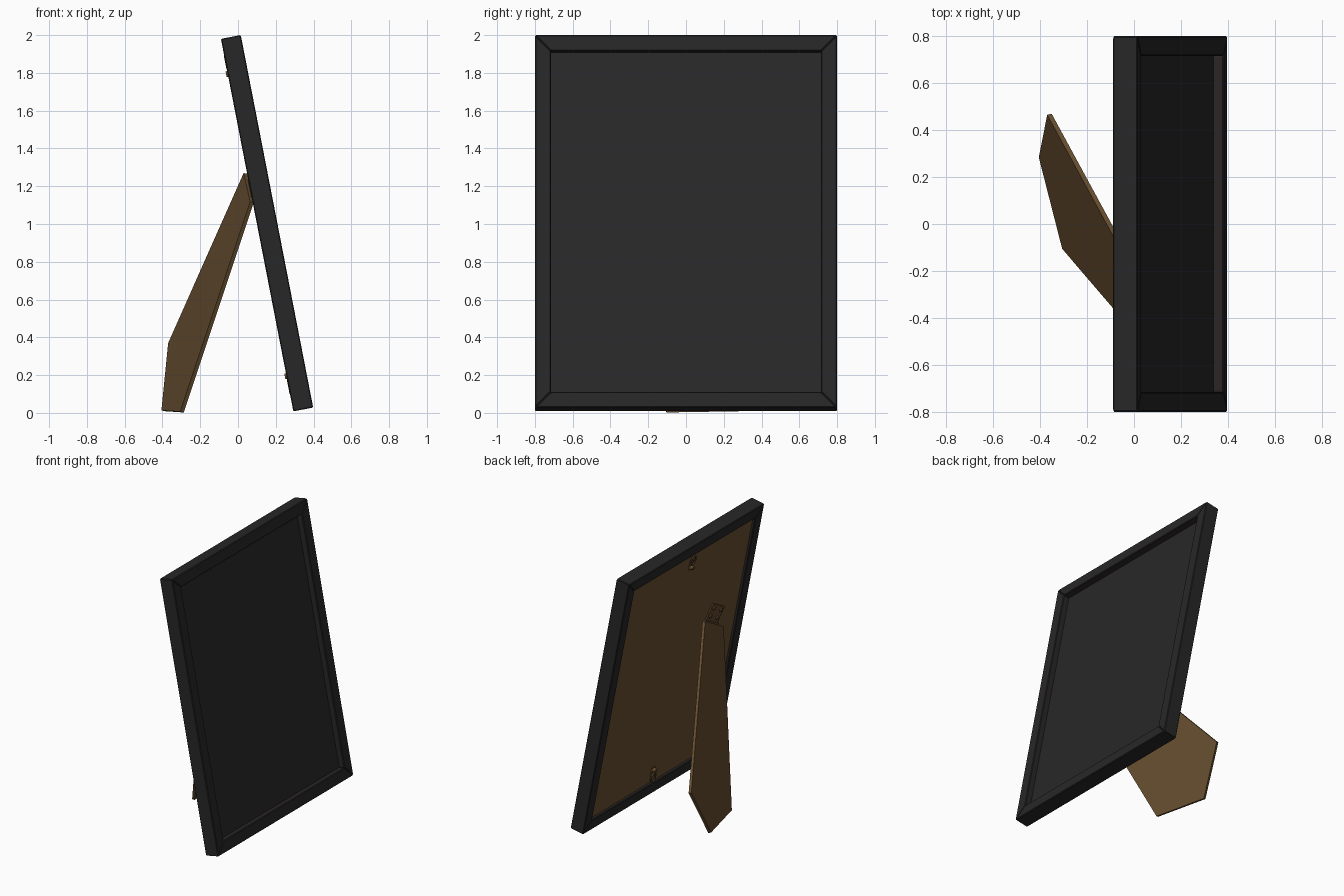
import bpy, bmesh, math
from mathutils import Matrix, Vector

if "Cube" in bpy.data.objects:
    bpy.data.objects.remove(bpy.data.objects["Cube"])


def material(name, rgb):
    m = bpy.data.materials.new(name)
    m.use_nodes = True
    m.diffuse_color = (*rgb, 1)
    bsdf = next(n for n in m.node_tree.nodes if n.type == 'BSDF_PRINCIPLED')
    bsdf.inputs["Base Color"].default_value = (*rgb, 1)
    return m


BLACK = material("black wood", (0.02, 0.02, 0.02))
PANEL = material("black panel", (0.021, 0.021, 0.021))
RIM = material("warm black rim", (0.024, 0.019, 0.019))
BROWN = material("brown board", (0.135, 0.077, 0.029))
BRONZE = material("dark bronze", (0.11, 0.062, 0.024))

# Leaning frame space: local x runs along world y, y up the frame, z out of its front
WIDTH, HEIGHT, DEPTH, BORDER = 1.6, 2.009, 0.107, 0.085
lean = math.radians(11)
c, s = math.cos(lean), math.sin(lean)
LEAN = Matrix(((0, -s, c, 0.293), (1, 0, 0, 0), (0, c, s, 0.008), (0, 0, 0, 1)))


def finish(name, bm, mat, matrix, bevel=0, smooth=False):
    bmesh.ops.recalc_face_normals(bm, faces=bm.faces)
    if bevel:
        bmesh.ops.bevel(bm, geom=bm.edges[:], offset=bevel, segments=1, affect='EDGES')
    for f in bm.faces:
        f.smooth = smooth
    me = bpy.data.meshes.new(name)
    bm.to_mesh(me)
    bm.free()
    ob = bpy.data.objects.new(name, me)
    ob.matrix_world = matrix
    me.materials.append(mat)
    bpy.context.collection.objects.link(ob)
    return ob


def prism(name, points, thickness, mat, matrix=LEAN, bevel=0):
    """Extrude a flat outline along a vector."""
    bm = bmesh.new()
    face = bm.faces.new([bm.verts.new(p) for p in points])
    ext = bmesh.ops.extrude_face_region(bm, geom=[face], use_keep_orig=True)
    verts = [g for g in ext["geom"] if isinstance(g, bmesh.types.BMVert)]
    bmesh.ops.translate(bm, verts=verts, vec=thickness)
    return finish(name, bm, mat, matrix, bevel)


def slab(name, x0, x1, y0, y1, z0, z1, mat, matrix=LEAN, bevel=0):
    pts = [(x0, y0, z0), (x1, y0, z0), (x1, y1, z0), (x0, y1, z0)]
    return prism(name, pts, (0, 0, z1 - z0), mat, matrix, bevel)


def disc(name, x, y, z, radius, depth, matrix):
    bm = bmesh.new()
    bmesh.ops.create_cone(bm, cap_ends=True, segments=16, radius1=radius,
                          radius2=radius * 0.8, depth=depth,
                          matrix=Matrix.Translation((x, y, z)) @ Matrix.Rotation(math.pi, 4, 'X'))
    return finish(name, bm, BRONZE, matrix)


# Mitred border: one trapezoid bar per side
h = WIDTH / 2
outer = [(-h, 0), (h, 0), (h, HEIGHT), (-h, HEIGHT)]
hi = h - BORDER
inner = [(-hi, BORDER), (hi, BORDER), (hi, HEIGHT - BORDER), (-hi, HEIGHT - BORDER)]
for i, side in enumerate(("bottom", "left", "top", "right")):
    j = (i + 1) % 4
    outline = [(*p, 0) for p in (outer[i], outer[j], inner[j], inner[i])]
    bar = prism("frame_" + side, outline, (0, 0, DEPTH), BLACK, bevel=0.005)
    # Inward faces take the rim colour
    bar.data.materials.append(RIM)
    inward = Vector(((0, 1, 0), (-1, 0, 0), (0, -1, 0), (1, 0, 0))[i])
    for f in bar.data.polygons:
        if f.normal.dot(inward) > 0.9:
            f.material_index = 1

# Display panel and backing board inside the border
slab("display_panel", -hi, hi, BORDER, HEIGHT - BORDER, 0.042, 0.062, PANEL)
slab("backing_board", -hi, hi, BORDER, HEIGHT - BORDER, 0.02, 0.041, BROWN)

# Easel leg: flat tapered board on a slanted hinge
n = Vector((-0.944, -0.245, 0.219)).normalized()
corners = [Vector(p) for p in ((-0.4, 0.285, 0.012), (-0.37, 0.465, 0.37), (0.03, -0.27, 1.27),
                               (0.056, -0.54, 1.12), (-0.303, -0.105, 0.006))]
centre = sum(corners, Vector()) / len(corners)
flat = [p - n * n.dot(p - centre) for p in corners]
for p in flat:
    p.z = max(p.z, 0.006)
prism("easel_leg", flat, -n * 0.02, BROWN, Matrix.Identity(4))

# Hinge plate with rivets, aligned with the leg's top edge
HINGE = LEAN @ Matrix.Translation((-0.405, 1.209, 0)) @ Matrix.Rotation(math.radians(29), 4, 'Z')
slab("hinge_plate", -0.09, 0.09, -0.01, 0.13, 0.012, 0.021, BRONZE, HINGE)
for x in (-0.055, 0.055):
    for y in (0.04, 0.1):
        disc("hinge_rivet", x, y, 0.009, 0.017, 0.01, HINGE)
bm = bmesh.new()
bmesh.ops.create_cone(bm, cap_ends=True, segments=16, radius1=0.012, radius2=0.012, depth=0.2,
                      matrix=Matrix.Translation((0, -0.005, 0.01)) @ Matrix.Rotation(math.pi / 2, 4, 'Y'))
finish("hinge_pin", bm, BRONZE, HINGE)


# Hangers: a riveted tab with a wire loop towards the nearest edge
def hanger(name, y, direction):
    place = LEAN @ Matrix.Translation((0, y, 0)) @ Matrix.Rotation(0 if direction > 0 else math.pi, 4, 'Z')
    slab(name + "_tab", -0.016, 0.016, -0.05, 0.02, 0.012, 0.021, BRONZE, place)
    disc(name + "_rivet", 0, -0.03, 0.002, 0.018, 0.022, place)
    bm = bmesh.new()
    ring, sides, grid = 20, 8, []
    for i in range(ring):
        a = math.tau * i / ring
        row = []
        for k in range(sides):
            b = math.tau * k / sides
            r = 0.026 + 0.006 * math.cos(b)
            row.append(bm.verts.new((r * math.cos(a), 0.03 + 1.3 * r * math.sin(a),
                                     0.004 + 0.006 * math.sin(b))))
        grid.append(row)
    for i in range(ring):
        for k in range(sides):
            i2, k2 = (i + 1) % ring, (k + 1) % sides
            bm.faces.new((grid[i][k], grid[i2][k], grid[i2][k2], grid[i][k2]))
    finish(name + "_loop", bm, BRONZE, place, smooth=True)


hanger("top_hanger", 1.85, 1)
hanger("bottom_hanger", 0.16, -1)
